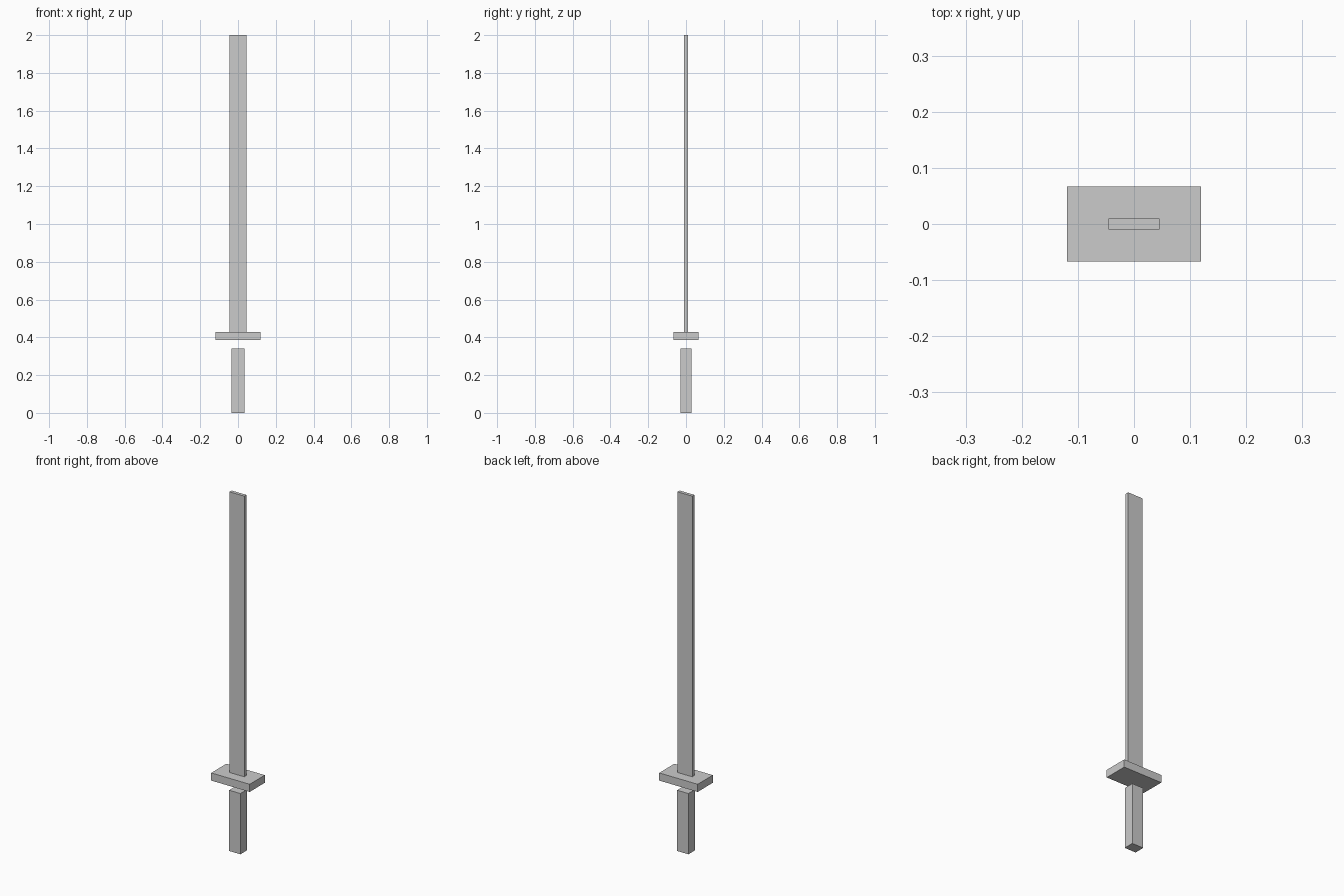
import bpy

if "Cube" in bpy.data.objects:
    bpy.data.objects.remove(bpy.data.objects["Cube"])


def box(name, width, depth, z0, z1):
    """Box centred on the z axis, spanning z0 to z1."""
    bpy.ops.mesh.primitive_cube_add(size=1, location=(0, 0, (z0 + z1) / 2))
    ob = bpy.context.object
    ob.name = name
    ob.scale = (width, depth, z1 - z0)
    bpy.ops.object.transform_apply(location=False, rotation=False, scale=True)
    return ob


# Grip, separated from the guard by a small gap
box("grip", 0.07, 0.058, 0.0, 0.34)
# Flat rectangular hand guard
box("guard", 0.238, 0.134, 0.386, 0.429)
# Long thin blade standing on the guard
box("blade", 0.091, 0.019, 0.429, 2.0)
